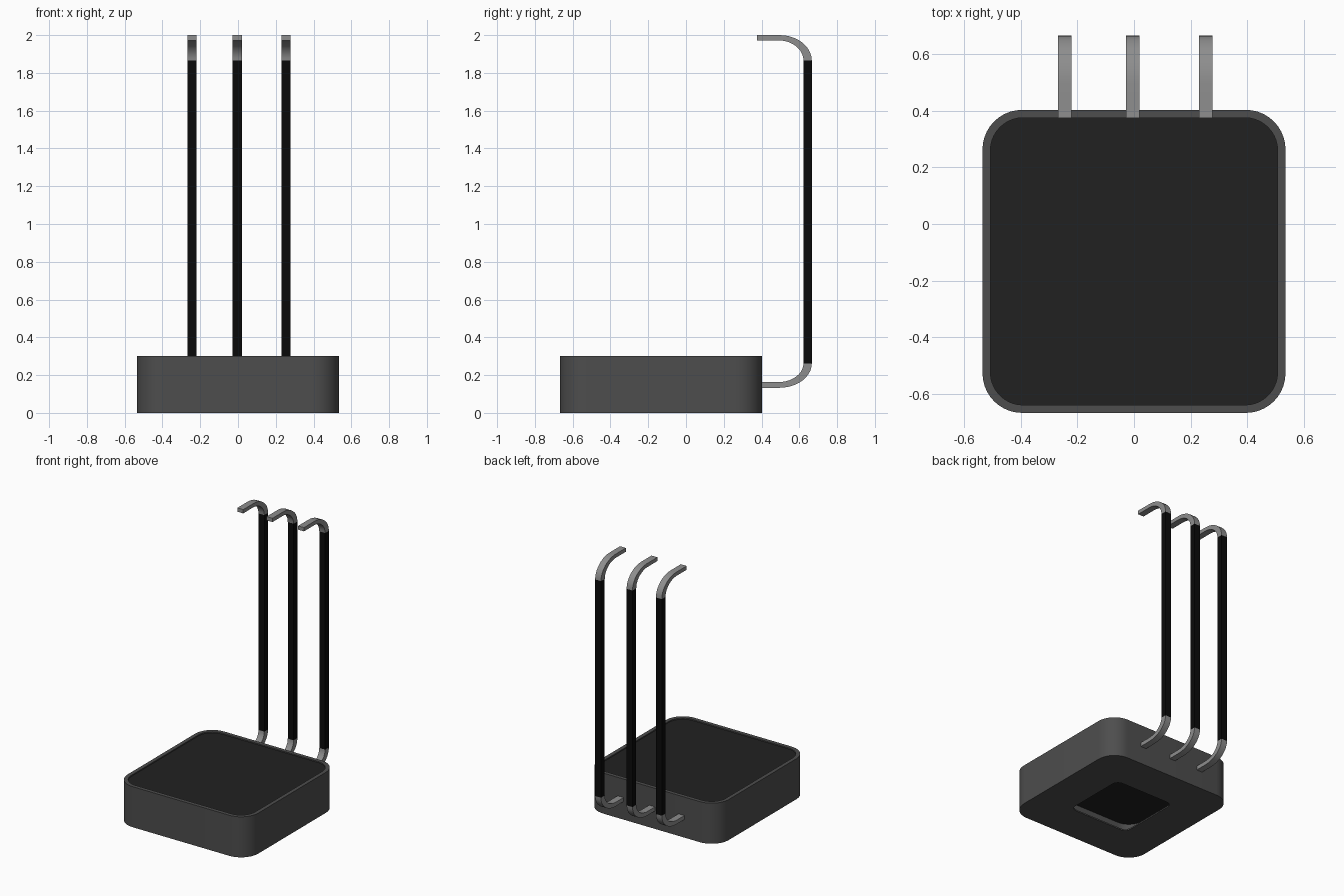
import bpy, bmesh
from math import sin, cos, pi, radians

if "Cube" in bpy.data.objects:
    bpy.data.objects.remove(bpy.data.objects["Cube"])

CY = -0.132          # centre of the base in y
SEG = 10             # segments per rounded corner


def material(name, v):
    m = bpy.data.materials.new(name)
    m.diffuse_color = (v, v, v, 1)
    m.use_nodes = True
    m.node_tree.nodes["Principled BSDF"].inputs["Base Color"].default_value = m.diffuse_color
    return m


shell_mat = material("dark_grey", 0.075)
panel_mat = material("charcoal", 0.015)
rod_mat = material("black", 0.003)
metal_mat = material("metal_grey", 0.27)


def rounded_loop(half, r, z):
    pts = []
    for q, (sx, sy) in enumerate([(1, 1), (-1, 1), (-1, -1), (1, -1)]):
        for i in range(SEG + 1):
            a = pi / 2 * (q + i / SEG)
            pts.append((sx * (half - r) + r * cos(a),
                        CY + sy * (half - r) + r * sin(a), z))
    return pts


def loft(name, loops, mat, closed=False):
    bm = bmesh.new()
    rings = [[bm.verts.new(p) for p in l] for l in loops]
    n = len(rings[0])
    pairs = list(zip(rings, rings[1:]))
    if closed:
        pairs.append((rings[-1], rings[0]))
    for a, b in pairs:
        for i in range(n):
            j = (i + 1) % n
            bm.faces.new((a[i], a[j], b[j], b[i]))
    if not closed:
        bm.faces.new(rings[0][::-1])
        bm.faces.new(rings[-1])
    bmesh.ops.recalc_face_normals(bm, faces=bm.faces)
    me = bpy.data.meshes.new(name)
    bm.to_mesh(me)
    bm.free()
    me.shade_smooth()
    me.set_sharp_from_angle(angle=radians(30))
    me.materials.append(mat)
    ob = bpy.data.objects.new(name, me)
    bpy.context.collection.objects.link(ob)
    return ob


# Hollow base shell with a rim on top and an opening underneath
loft("base_shell", [
    rounded_loop(0.535, 0.14, 0.0),
    rounded_loop(0.535, 0.14, 0.30),
    rounded_loop(0.507, 0.115, 0.30),
    rounded_loop(0.507, 0.115, 0.01),
    rounded_loop(0.245, 0.05, 0.01),
    rounded_loop(0.245, 0.05, 0.0)], shell_mat, closed=True)

# Dark panel set into the rim
loft("top_panel", [rounded_loop(0.507, 0.115, 0.245),
                   rounded_loop(0.507, 0.115, 0.292)], panel_mat)


def section(x, inner, outer, w=0.024):
    return [(x - w, *inner), (x + w, *inner), (x + w, *outer), (x - w, *outer)]


def hook(name, x, z_rod, z_in, z_out, y_end):
    # Bent strap: straight tip, then a quarter bend meeting the rod
    loops = [section(x, (y_end, z_in), (y_end, z_out))]
    for i in range(11):
        s, c = sin(pi / 2 * i / 10), cos(pi / 2 * i / 10)
        loops.append(section(
            x,
            (0.490 + 0.132 * s, z_rod + (z_in - z_rod) * c),
            (0.495 + 0.171 * s, z_rod + (z_out - z_rod) * c)))
    loft(name, loops, metal_mat)


# Three uprights with bent straps at both ends
for side, x in (("left", -0.244), ("middle", -0.004), ("right", 0.254)):
    loft(f"{side}_rod", [section(x, (0.622, z), (0.666, z)) for z in (0.262, 1.865)],
         rod_mat)
    hook(f"{side}_top_hook", x, 1.865, 1.972, 2.0, 0.375)
    hook(f"{side}_bottom_hook", x, 0.262, 0.163, 0.133, 0.395)
